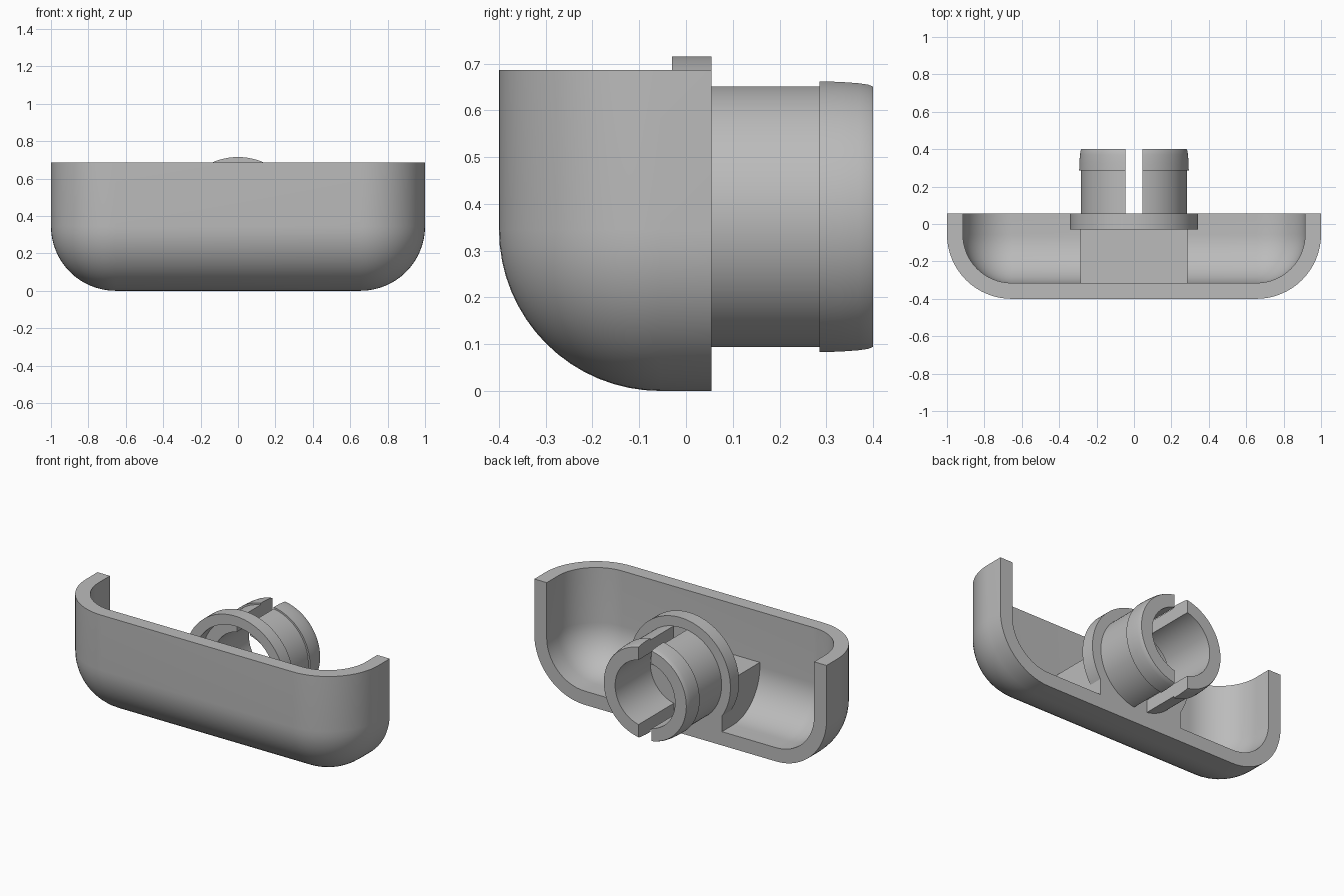
import bpy, bmesh, math
from mathutils import Matrix

if "Cube" in bpy.data.objects:
    bpy.data.objects.remove(bpy.data.objects["Cube"], do_unlink=True)

grey = bpy.data.materials.new("plain grey")
grey.use_nodes = True
grey.diffuse_color = (0.5, 0.5, 0.5, 1)
grey.node_tree.nodes["Principled BSDF"].inputs["Base Color"].default_value = grey.diffuse_color

BACK = 0.055       # rear plane of the shell
AXIS = 0.3725      # height of the tube axis
WALL = 0.085


def finish(bm, name):
    bmesh.ops.recalc_face_normals(bm, faces=bm.faces)
    mesh = bpy.data.meshes.new(name)
    bm.to_mesh(mesh)
    bm.free()
    mesh.materials.append(grey)
    obj = bpy.data.objects.new(name, mesh)
    bpy.context.collection.objects.link(obj)
    return obj


def box_mesh(x, y0, y1, z0, z1):
    bm = bmesh.new()
    size = Matrix.Diagonal((2 * x, y1 - y0, z1 - z0, 1))
    bmesh.ops.create_cube(bm, size=1, matrix=Matrix.Translation((0, (y0 + y1) / 2, (z0 + z1) / 2)) @ size)
    return bm


def tub(name, inset, back, top, radius):
    """Box rounded on the front corners and around the bottom, flat at back and top."""
    bm = box_mesh(1 - inset, inset - 0.4, back, inset, top)
    edges = []
    for e in bm.edges:
        at_back = all(v.co.y > back - 0.001 for v in e.verts)
        at_top = all(v.co.z > top - 0.001 for v in e.verts)
        upright_back = at_back and abs(e.verts[0].co.x - e.verts[1].co.x) < 0.001
        if not (at_back or at_top or upright_back):
            edges.append(e)
    bmesh.ops.bevel(bm, geom=edges, offset=radius, segments=16, profile=0.5, affect='EDGES')
    return finish(bm, name)


def ring(name, profile, steps=96):
    """Closed (radius, y) profile turned around the tube axis."""
    bm = bmesh.new()
    loops = []
    for i in range(steps):
        a = math.tau * (i + 0.5) / steps
        loops.append([bm.verts.new((r * math.sin(a), y, AXIS + r * math.cos(a))) for r, y in profile])
    n = len(profile)
    for i in range(steps):
        a, b = loops[i], loops[(i + 1) % steps]
        for j in range(n):
            k = (j + 1) % n
            bm.faces.new((a[j], a[k], b[k], b[j]))
    return finish(bm, name)


def boolean(obj, cutter, operation='DIFFERENCE'):
    mod = obj.modifiers.new(operation.title(), 'BOOLEAN')
    mod.operation, mod.solver, mod.object = operation, 'EXACT', cutter
    bpy.context.view_layer.objects.active = obj
    bpy.ops.object.modifier_apply(modifier=mod.name)


def discard(obj):
    bpy.data.objects.remove(obj, do_unlink=True)


# Rounded shell, open at the top and back
shell = tub("shell", 0, BACK, 0.686, 0.345)
cavity = tub("cavity_cutter", WALL, 0.5, 1.0, 0.26)
boolean(shell, cavity)

# Support block between the front wall and the tube, trimmed to the cavity
block = finish(box_mesh(0.285, -0.36, BACK, 0.04, AXIS), "support_block")
boolean(block, cavity, 'INTERSECT')
discard(cavity)

# Flange ring standing on the floor
flange = ring("flange", [(0.28, -0.03), (0.3425, -0.03), (0.3425, BACK), (0.28, BACK)])

# Clip tube with a snap lip, split by a vertical slot
tube = ring("clip_tube", [(0.205, BACK), (0.2825, BACK), (0.2825, 0.285), (0.293, 0.285),
                          (0.292, 0.33), (0.289, 0.37), (0.286, 0.39), (0.282, 0.4), (0.205, 0.4)])
slot = finish(box_mesh(0.045, 0, 0.5, -0.1, 0.9), "slot_cutter")
boolean(tube, slot)
discard(slot)

# Smooth the round surfaces, keep the edges crisp
bpy.ops.object.select_all(action='DESELECT')
for obj in (shell, block, flange, tube):
    obj.select_set(True)
bpy.context.view_layer.objects.active = shell
bpy.ops.object.shade_smooth_by_angle(angle=math.radians(25))
